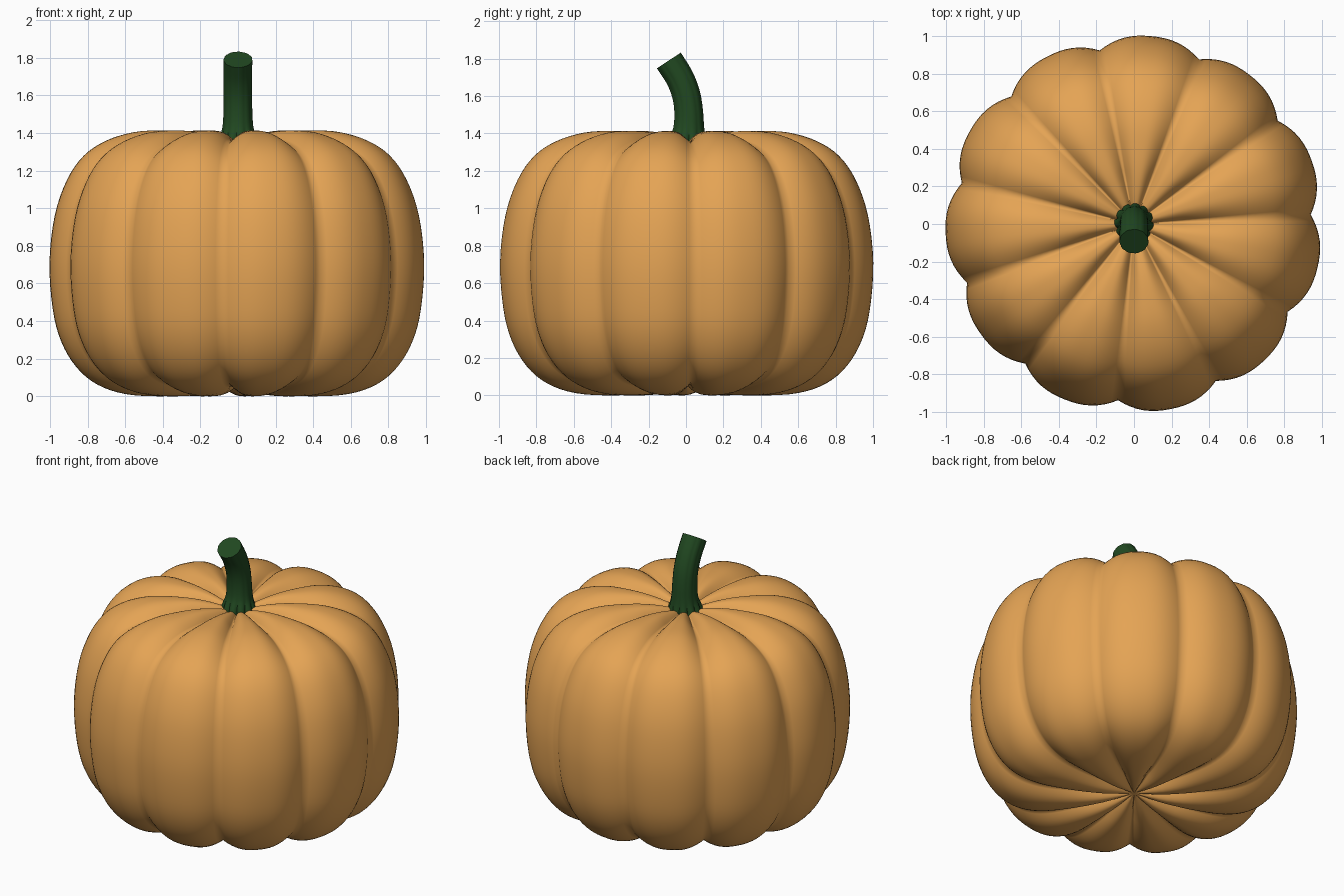
import bpy, bmesh, math
from mathutils import Vector

if "Cube" in bpy.data.objects:
    bpy.data.objects.remove(bpy.data.objects["Cube"])

LOBES = 11
PHASE = math.radians(3)


def spline(pts, steps):
    """Catmull-Rom samples through the points."""
    pts = [Vector(p) for p in pts]
    ext = [2 * pts[0] - pts[1]] + pts + [2 * pts[-1] - pts[-2]]
    out = []
    for a, b, c, d in zip(ext, ext[1:], ext[2:], ext[3:]):
        for k in range(steps):
            t = k / steps
            out.append(0.5 * (2 * b + (c - a) * t + (2 * a - 5 * b + 4 * c - d) * t * t
                              + (3 * b - a - 3 * c + d) * t ** 3))
    return out + [pts[-1]]


def groove(theta, power):
    """1 in the crease between two lobes, 0 on the crest."""
    return (1 - abs(math.sin(LOBES / 2 * (theta - PHASE)))) ** power


def loft(name, rings, color, start=None, end=None):
    """Skin closed rings; the ends close to a point, or to a flat cap."""
    bm = bmesh.new()
    loops = [[bm.verts.new(p) for p in ring] for ring in rings]
    n = len(loops[0])
    for a, b in zip(loops, loops[1:]):
        for i in range(n):
            j = (i + 1) % n
            bm.faces.new((a[i], a[j], b[j], b[i]))
    for loop, tip in ((loops[0], start), (loops[-1], end)):
        if tip is None:
            bm.faces.new(loop)
        else:
            v = bm.verts.new(tip)
            for i in range(n):
                bm.faces.new((loop[i], loop[(i + 1) % n], v))
    bmesh.ops.recalc_face_normals(bm, faces=bm.faces)
    for f in bm.faces:
        f.smooth = True
    mesh = bpy.data.meshes.new(name)
    bm.to_mesh(mesh)
    bm.free()
    mat = bpy.data.materials.new(name + "_color")
    mat.diffuse_color = color
    mat.use_nodes = True
    mat.node_tree.nodes["Principled BSDF"].inputs["Base Color"].default_value = mat.diffuse_color
    mesh.materials.append(mat)
    obj = bpy.data.objects.new(name, mesh)
    bpy.context.collection.objects.link(obj)
    return obj


# Ribbed body: crest profile (radius, height), pushed inward along the creases
profile = spline([(0, 1.31), (0.1, 1.365), (0.25, 1.402), (0.4, 1.413), (0.55, 1.405),
                  (0.7, 1.36), (0.82, 1.28), (0.91, 1.15), (0.975, 0.96), (1.003, 0.71),
                  (0.985, 0.46), (0.94, 0.29), (0.86, 0.155), (0.75, 0.063), (0.6, 0.012),
                  (0.4, 0.0), (0.2, 0.015), (0, 0.06)], 4)
angles = [PHASE + math.tau * i / (LOBES * 16) for i in range(LOBES * 16)]
rings = []
for prev, p, nxt in zip(profile, profile[1:], profile[2:]):
    t = (nxt - prev).normalized()
    normal = Vector((-t.y, t.x))
    ring = []
    for a in angles:
        q = p - normal * 0.062 * min(1, p.x / 0.25) * groove(a, 1.4)
        ring.append((q.x * math.cos(a), q.x * math.sin(a), q.y))
    rings.append(ring)
loft("pumpkin_body", rings, (0.78, 0.37, 0.09, 1), (0, 0, 1.31), (0, 0, 0.06))

# Stem: curved path (y, z, radius) leaning to the front, with a fluted flared foot
path = spline([(0.005, 1.31, 0.125), (0.01, 1.37, 0.102), (0.015, 1.43, 0.083),
               (0.014, 1.52, 0.077), (0.0, 1.61, 0.076), (-0.035, 1.70, 0.076),
               (-0.092, 1.79, 0.077)], 3)
rings = []
for k, p in enumerate(path):
    t = path[min(k + 1, len(path) - 1)] - path[max(k - 1, 0)]
    t = Vector((0, t.x, t.y)).normalized()
    side = Vector((1, 0, 0))
    up = t.cross(side)
    flute = 0.03 + 0.2 * max(0, 1 - k / 6)
    ring = []
    for i in range(LOBES * 6):
        a = PHASE + math.tau * i / (LOBES * 6)
        r = p.z * (1 - flute * groove(a, 1.2))
        ring.append(Vector((0, p.x, p.y)) + side * r * math.cos(a) + up * r * math.sin(a))
    rings.append(ring)
stem = loft("stem", rings, (0.015, 0.065, 0.015, 1))
bpy.context.view_layer.objects.active = stem
stem.select_set(True)
bpy.ops.object.shade_smooth_by_angle(angle=math.radians(45))
